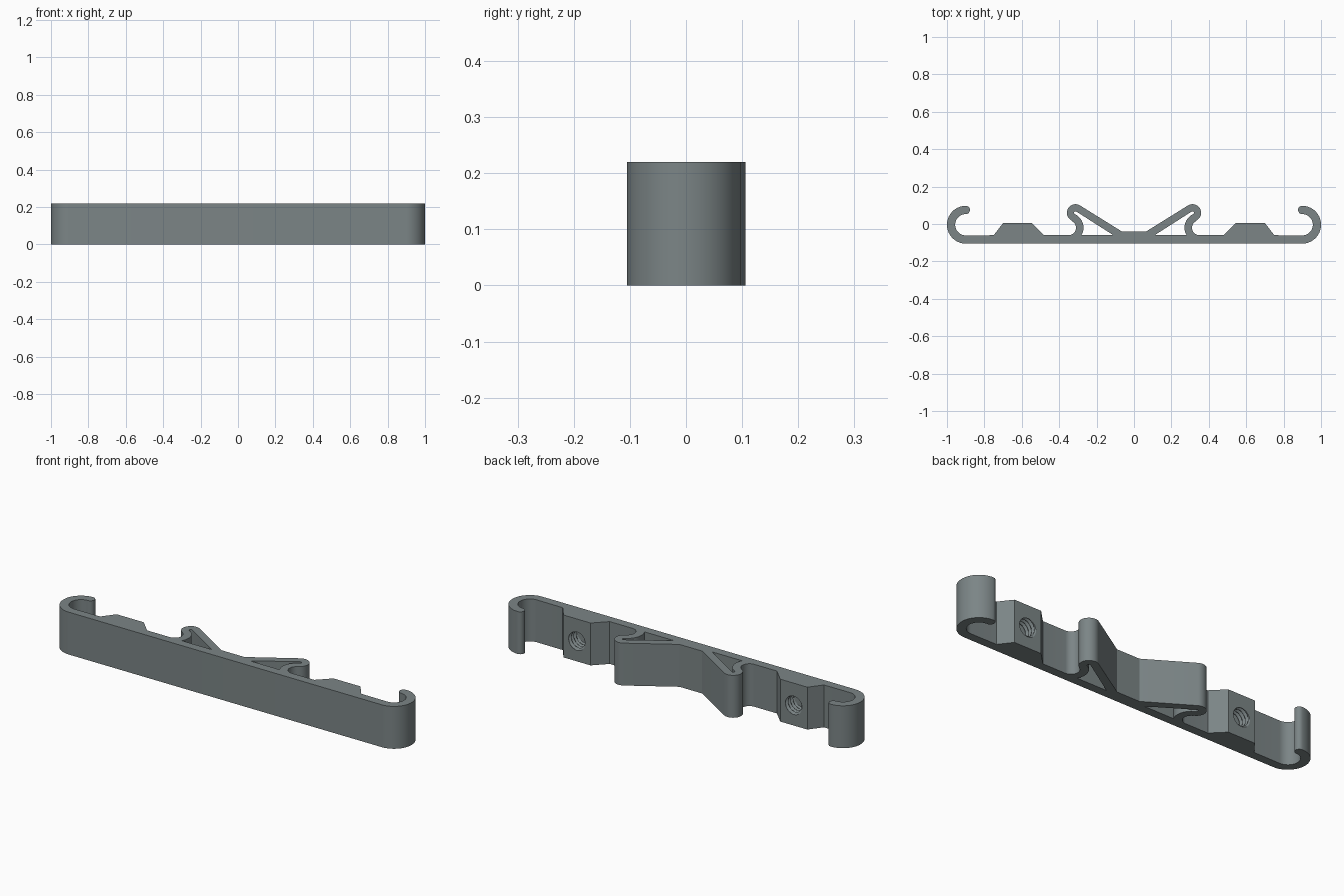
import bpy, bmesh, math

if "Cube" in bpy.data.objects:
    bpy.data.objects.remove(bpy.data.objects["Cube"])

HEIGHT = 0.22
BASE_Y = -0.06                      # back face of the flat strip
TIP, GROOVE = (0.313, 0.06), (0.35, -0.02)   # arc centres of the spring clip
HOOK = (0.899, -0.004)              # arc centre of the end hook

grey = bpy.data.materials.new("grey plastic")
grey.diffuse_color = (0.2, 0.235, 0.24, 1)
grey.use_nodes = True
grey.node_tree.nodes["Principled BSDF"].inputs["Base Color"].default_value = grey.diffuse_color


def arc(c, r, a0, a1, n=20):
    """Points on an arc, angles in degrees."""
    angles = [math.radians(a0 + (a1 - a0) * i / n) for i in range(n + 1)]
    return [(c[0] + r * math.cos(a), c[1] + r * math.sin(a)) for a in angles]


def mirrored(pts):
    return [(-x, y) for x, y in reversed(pts)]


# right half of the outline, from the centre plateau round to the front face
half = [(0.065, -0.04)]
half += arc(TIP, 0.046, 121, -65)                       # clip tip
half += arc(GROOVE, 0.04, 115, 268)                     # clip groove
half += [(0.48, BASE_Y), (0.545, 0.005), (0.70, 0.005), (0.75, BASE_Y)]  # screw block
half += arc(HOOK, 0.057, -90, 90, 28)                   # hook inside
half += arc((0.899, 0.075), 0.022, 270, 90, 12)         # hook rounded end
half += arc(HOOK, 0.101, 90, -90, 36)                   # hook outside

# opening behind each clip arm
opening = [(0.11, BASE_Y)] + arc(TIP, 0.008, 121, -65, 10) + arc(GROOVE, 0.08, 115, 210)

# extruded body
curve = bpy.data.curves.new("clip_rail", 'CURVE')
curve.dimensions = '2D'
curve.fill_mode = 'BOTH'
curve.extrude = HEIGHT / 2
for pts in (half + mirrored(half), opening, mirrored(opening)):
    spline = curve.splines.new('POLY')
    spline.points.add(len(pts) - 1)
    for p, (x, y) in zip(spline.points, pts):
        p.co = (x, y, 0, 1)
    spline.use_cyclic_u = True
outline = bpy.data.objects.new("outline", curve)
bpy.context.collection.objects.link(outline)
bpy.context.view_layer.update()
mesh = bpy.data.meshes.new_from_object(
    outline.evaluated_get(bpy.context.evaluated_depsgraph_get()))
bpy.data.objects.remove(outline)

bm = bmesh.new()
bm.from_mesh(mesh)
bmesh.ops.remove_doubles(bm, verts=bm.verts, dist=0.0003)
bmesh.ops.translate(bm, verts=bm.verts, vec=(0, 0, HEIGHT / 2))
bmesh.ops.recalc_face_normals(bm, faces=bm.faces)
bm.to_mesh(mesh)
bm.free()
mesh.materials.clear()
mesh.materials.append(grey)
rail = bpy.data.objects.new("clip_rail", mesh)
bpy.context.collection.objects.link(rail)


def thread_cutter(name, cx):
    """Threaded plug running in from the back of a screw block."""
    y0, y1, pitch, n, rows = -0.065, 0.025, 0.02, 32, 36
    bm = bmesh.new()
    rings = []
    for k in range(rows + 1):
        y = y0 + (y1 - y0) * k / rows
        ring = []
        for j in range(n):
            a = 2 * math.pi * j / n
            r = 0.0475 + 0.0055 * math.cos(2 * math.pi * y / pitch + a)
            ring.append(bm.verts.new((cx + r * math.cos(a), y,
                                      HEIGHT / 2 + r * math.sin(a))))
        rings.append(ring)
    for lo, hi in zip(rings, rings[1:]):
        for j in range(n):
            i = (j + 1) % n
            bm.faces.new((lo[j], lo[i], hi[i], hi[j]))
    bm.faces.new(rings[0])
    bm.faces.new(rings[-1])
    bmesh.ops.recalc_face_normals(bm, faces=bm.faces)
    me = bpy.data.meshes.new(name)
    bm.to_mesh(me)
    bm.free()
    me.materials.append(grey)
    ob = bpy.data.objects.new(name, me)
    bpy.context.collection.objects.link(ob)
    ob.hide_render = True
    return ob


# threaded screw holes
cutters = [thread_cutter("left_thread_cutter", -0.6225),
           thread_cutter("right_thread_cutter", 0.6225)]
for cutter in cutters:
    mod = rail.modifiers.new("screw_hole", 'BOOLEAN')
    mod.operation = 'DIFFERENCE'
    mod.solver = 'EXACT'
    mod.object = cutter

bpy.context.view_layer.objects.active = rail
rail.select_set(True)
for name in [m.name for m in rail.modifiers]:
    bpy.ops.object.modifier_apply(modifier=name)
for cutter in cutters:
    bpy.data.objects.remove(cutter)
bpy.ops.object.shade_smooth_by_angle(angle=math.radians(30))
